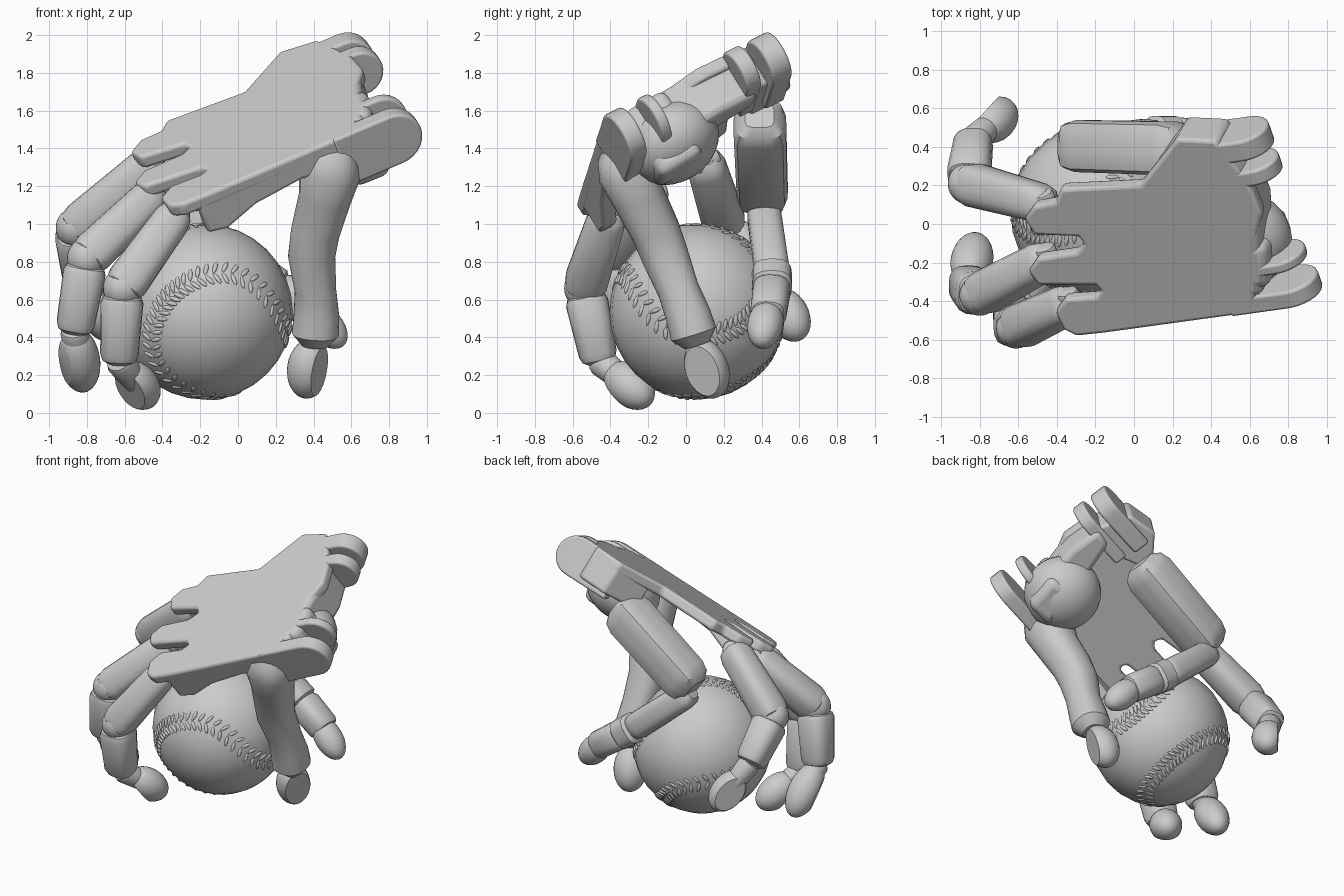
import bpy, bmesh, math
from mathutils import Vector, Matrix

if "Cube" in bpy.data.objects:
    bpy.data.objects.remove(bpy.data.objects["Cube"])

grey = bpy.data.materials.new("light_grey")
grey.use_nodes = True
grey.diffuse_color = (0.6, 0.6, 0.6, 1)
grey.node_tree.nodes["Principled BSDF"].inputs["Base Color"].default_value = (0.6, 0.6, 0.6, 1)
parts = []

# Tilted palm frame: along runs to the wrist, normal leaves the back of the hand
normal = Vector((-0.34, -0.62, 1)).normalized()
along = Vector((1, 0.14, 0.427)).normalized()
across = normal.cross(along)


def palm_point(x, y, depth=0):
    top = Vector((x, y, 1.575 + 0.34 * (x - 0.2) + 0.62 * (y + 0.1)))
    return top - normal * depth


def finish(name, bm, bevel=0):
    bmesh.ops.recalc_face_normals(bm, faces=bm.faces)
    mesh = bpy.data.meshes.new(name)
    bm.to_mesh(mesh)
    bm.free()
    mesh.materials.append(grey)
    obj = bpy.data.objects.new(name, mesh)
    bpy.context.collection.objects.link(obj)
    if bevel:
        mod = obj.modifiers.new("soft_edges", 'BEVEL')
        mod.width, mod.segments = bevel, 3
    parts.append(obj)


def prism(name, points, offset, bevel=0.02):
    bm = bmesh.new()
    face = bm.faces.new([bm.verts.new(p) for p in points])
    new = bmesh.ops.extrude_face_region(bm, geom=[face])["geom"]
    bmesh.ops.translate(bm, vec=offset, verts=[v for v in new if isinstance(v, bmesh.types.BMVert)])
    finish(name, bm, bevel)


def slab(name, outline, depth, bevel=0.02):
    prism(name, [palm_point(x, y) for x, y in outline], -normal * depth, bevel)


def ear(name, x, y, radius, width, length=0.32):
    centre = palm_point(x, y, radius) - across * width / 2
    profile = [(-length, -radius), *[(radius * math.cos(a), radius * math.sin(a))
               for a in [math.pi * (i / 14 - 0.5) for i in range(15)]], (-length, radius)]
    prism(name, [centre + along * s + normal * h for s, h in profile], across * width, 0.015)


def loft(name, centres, radii, power=2.0, sides=20):
    """Skin a tube over rings of superellipse section."""
    bm, rings = bmesh.new(), []
    centres = [Vector(c) for c in centres]
    for i, (c, r) in enumerate(zip(centres, radii)):
        way = (centres[min(i + 1, len(centres) - 1)] - centres[max(i - 1, 0)]).normalized()
        side = Vector((0, 1, 0))
        side = (side - way * side.dot(way)).normalized()
        other = way.cross(side)
        ring = []
        for k in range(sides):
            a = math.tau * (k + 0.5) / sides
            ca, sa = math.cos(a), math.sin(a)
            scale = r / (abs(ca) ** power + abs(sa) ** power) ** (1 / power)
            ring.append(bm.verts.new(c + (side * ca + other * sa) * scale))
        rings.append(ring)
    for a, b in zip(rings, rings[1:]):
        for k in range(sides):
            j = (k + 1) % sides
            bm.faces.new((a[k], a[j], b[j], b[k]))
    bm.faces.new(rings[0])
    bm.faces.new(rings[-1])
    finish(name, bm)


def phalanx(name, a, b, ra, rb, power=3.0):
    a, b = Vector(a), Vector(b)
    stops = [(-0.06, 0.55), (0, 0.88), (0.1, 1), (0.9, 1), (1, 0.88), (1.06, 0.55)]
    loft(name, [a.lerp(b, t) for t, _ in stops],
         [(ra + (rb - ra) * t) * k for t, k in stops], power)


def egg(name, centre, axis, radius, length, cut=None, keep=0.55):
    """Ellipsoid along an axis, with an optional flat pad sliced off."""
    bm = bmesh.new()
    bmesh.ops.create_uvsphere(bm, u_segments=28, v_segments=16, radius=1)
    turn = Vector(axis).to_track_quat('Z', 'Y').to_matrix().to_4x4()
    bm.transform(Matrix.Translation(centre) @ turn @ Matrix.Diagonal((radius, radius, length, 1)))
    if cut:
        way = Vector(cut).normalized()
        res = bmesh.ops.bisect_plane(bm, geom=bm.verts[:] + bm.edges[:] + bm.faces[:],
                                     plane_co=Vector(centre) + way * radius * keep,
                                     plane_no=way, clear_outer=True)
        bmesh.ops.edgeloop_fill(bm, edges=[e for e in res["geom_cut"] if isinstance(e, bmesh.types.BMEdge)])
    finish(name, bm)


# Back plate with three knuckle lobes
slab("palm_plate", [
    (-0.16, -0.57), (0.64, -0.46), (0.6, -0.2), (0.66, 0.05), (0.58, 0.25), (0.42, 0.31),
    (0.42, 0.43), (0.22, 0.44), (0.03, 0.2), (-0.38, 0.18), (-0.41, 0.11), (-0.52, 0.09),
    (-0.57, 0.02), (-0.52, -0.06), (-0.29, -0.07), (-0.26, -0.11), (-0.3, -0.15), (-0.5, -0.18),
    (-0.55, -0.25), (-0.5, -0.32), (-0.2, -0.32), (-0.17, -0.35), (-0.2, -0.38), (-0.36, -0.39),
    (-0.41, -0.46), (-0.37, -0.55), (-0.3, -0.585)], 0.08)

# Front wall, arched over the front digit
arch = [(-0.22, 0), (0.68, 0), (0.68, 0.25), (0.55, 0.19), (0.3, 0.15), (0.05, 0.18), (-0.12, 0.25), (-0.22, 0.23)]
prism("front_wall", [palm_point(x, -0.57 + 0.135 * (x + 0.17), d) for x, d in arch], across * 0.09)

# Rear wall and wrist body
slab("rear_wall", [(0.22, 0.44), (0.42, 0.43), (0.56, 0.25), (0.4, 0.17), (0.08, 0.25)], 0.24)
slab("wrist_body", [(0.44, -0.4), (0.66, -0.38), (0.64, 0.05), (0.56, 0.25), (0.44, 0.22)], 0.28, 0.04)
slab("wrist_heel", [(0.5, -0.36), (0.7, -0.34), (0.68, -0.12), (0.5, -0.1)], 0.42, 0.05)
egg("palm_bulge", palm_point(0.5, -0.19, 0.23), normal, 0.26, 0.21)

# Wrist hinge ears
ear("front_outer_ear", 0.78, -0.4, 0.15, 0.1)
ear("front_inner_ear", 0.72, -0.24, 0.14, 0.06)
ear("rear_outer_ear", 0.54, 0.37, 0.14, 0.12)
ear("rear_inner_ear", 0.6, 0.23, 0.13, 0.09)

# Block carrying the rear thumb
phalanx("thumb_block", (0.24, 0.39, 1.55), (-0.32, 0.405, 1.15), 0.14, 0.135, 5.0)

# Three long fingers: knuckle, two joints, tip centre, tip length, pad depth
ball_centre = Vector((-0.175, 0.06, 0.535))
fingers = {
    "index": [palm_point(-0.49, 0.04, 0.12), (-0.86, 0.21, 0.98), (-0.83, 0.43, 0.72), (-0.72, 0.54, 0.52), 0.16, 0.6],
    "middle": [palm_point(-0.48, -0.24, 0.12), (-0.8, -0.37, 0.82), (-0.865, -0.31, 0.44), (-0.84, -0.19, 0.28), 0.2, 0.8],
    "ring": [palm_point(-0.36, -0.47, 0.12), (-0.61, -0.54, 0.66), (-0.63, -0.46, 0.28), (-0.53, -0.3, 0.145), 0.16, 0.6],
}
for name, (knuckle, joint, end, tip, reach, pad) in fingers.items():
    knuckle, joint, end, tip = map(Vector, (knuckle, joint, end, tip))
    phalanx(name + "_lower", knuckle, joint, 0.1, 0.115)
    egg(name + "_joint", joint, end - joint, 0.105, 0.11)
    phalanx(name + "_upper", joint.lerp(end, 0.12), end, 0.115, 0.1)
    phalanx(name + "_neck", end, tip, 0.08, 0.06, 2.0)
    egg(name + "_tip", tip, tip - end, 0.11, reach, tip - ball_centre, pad)
    # Hinge bar under the knuckle lobe
    phalanx(name + "_hinge", knuckle - across * 0.07, knuckle + across * 0.07, 0.06, 0.06, 2.0)

# Rear thumb reaching round the back of the ball
phalanx("thumb_lower", (-0.31, 0.41, 1.08), (0.1, 0.455, 0.74), 0.09, 0.095)
phalanx("thumb_band", (0.1, 0.455, 0.74), (0.21, 0.455, 0.66), 0.105, 0.105)
phalanx("thumb_upper", (0.21, 0.455, 0.66), (0.41, 0.435, 0.52), 0.1, 0.095)
egg("thumb_tip", (0.45, 0.42, 0.47), (0.5, -0.1, -0.5), 0.095, 0.16)

# Thick smooth front digit with a flat pad
loft("front_digit",
     [(0.53, -0.33, 1.42), (0.5, -0.32, 1.36), (0.485, -0.3, 1.27), (0.46, -0.25, 1.14), (0.41, -0.16, 0.96),
      (0.39, -0.11, 0.83), (0.41, -0.04, 0.65), (0.415, 0.01, 0.52), (0.41, 0.04, 0.42), (0.405, 0.06, 0.36)],
     [0.1, 0.15, 0.165, 0.14, 0.13, 0.125, 0.11, 0.12, 0.125, 0.07], 2.4)
egg("front_digit_tip", (0.375, 0.11, 0.235), (-0.1, 0.25, -0.7), 0.115, 0.165, (0.9, -0.4, -0.25))

# Ball with two rows of raised stitches along its seam
egg("ball", ball_centre, (0, 0, 1), 0.465, 0.465)
face_way = Vector((0.38, -0.75, -0.54)).normalized()
peak = Vector((-0.7, 0, 0.7))
peak = (peak - face_way * peak.dot(face_way)).normalized()
frame = Matrix((face_way, peak.cross(face_way), peak)).transposed()


def seam(t):
    spread = 0.44
    lat = (math.pi / 2 - spread) * math.cos(t)
    lon = t / 2 + spread * math.sin(2 * t)
    return frame @ Vector((math.cos(lat) * math.cos(lon), math.cos(lat) * math.sin(lon), math.sin(lat)))


bm = bmesh.new()
count = 108
for i in range(count):
    t = 4 * math.pi * i / count
    out = seam(t)
    way = (seam(t + 0.02) - seam(t - 0.02)).normalized()
    side = out.cross(way).normalized()
    for sign in (-1, 1):
        lean = (side * sign + way * 0.5).normalized()
        rot = Matrix((lean, out.cross(lean), out)).transposed().to_4x4()
        spot = ball_centre + (out + side * sign * 0.07).normalized() * 0.462
        bmesh.ops.create_icosphere(bm, subdivisions=2, radius=1,
                                   matrix=Matrix.Translation(spot) @ rot @ Matrix.Diagonal((0.035, 0.012, 0.009, 1)))
finish("ball_stitches", bm)

# Smooth shading with crisp edges
bpy.ops.object.select_all(action='DESELECT')
for obj in parts:
    obj.select_set(True)
bpy.context.view_layer.objects.active = parts[0]
bpy.ops.object.shade_smooth_by_angle(angle=math.radians(35))
